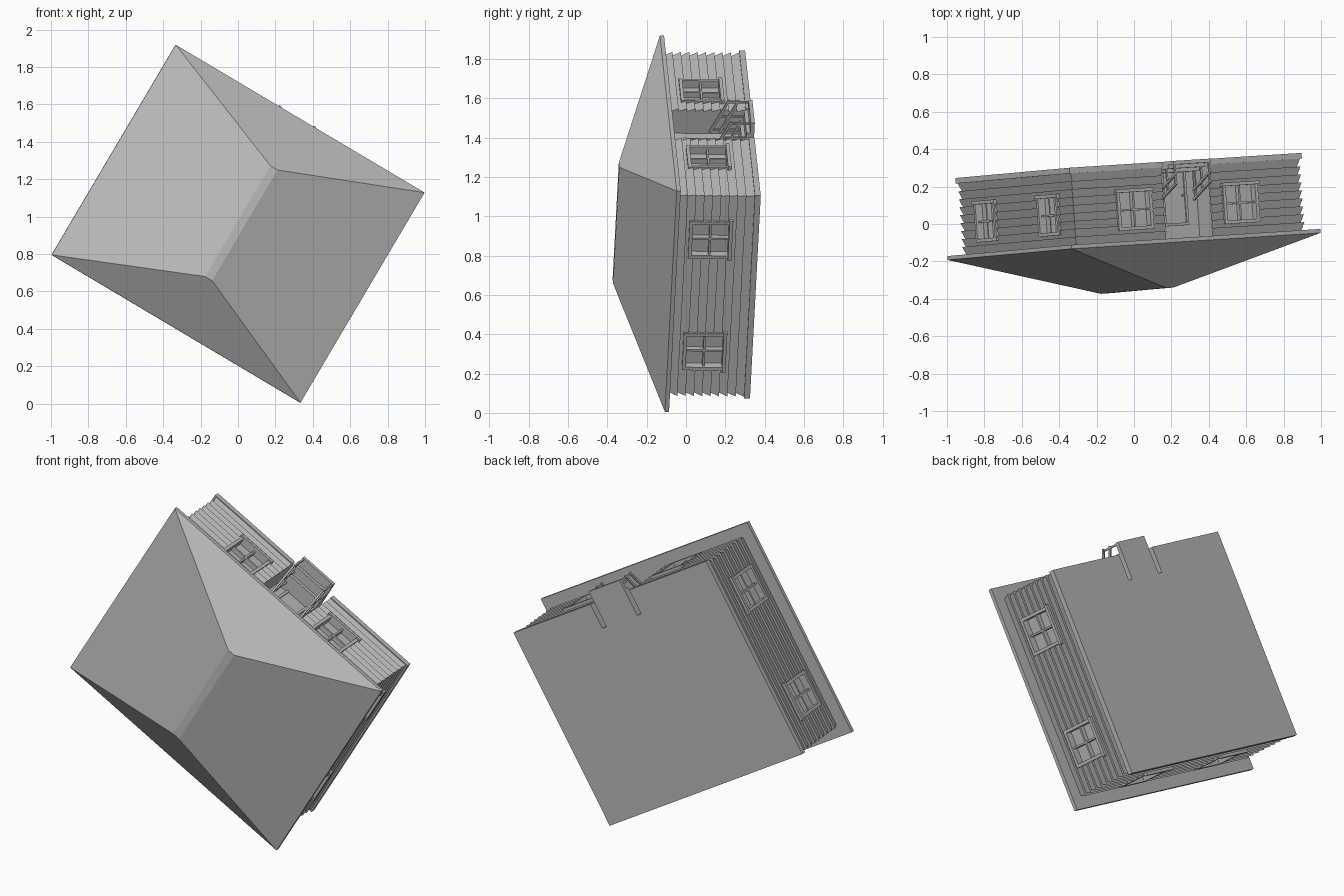
import bpy, bmesh
from mathutils import Matrix, Vector

if "Cube" in bpy.data.objects:
    bpy.data.objects.remove(bpy.data.objects["Cube"], do_unlink=True)

# House frame: u along the door wall, v toward the door, h up through the roof
U = Vector((0.8586, 0.055, -0.51)).normalized()
V = Vector((0.5126, 0.046, 0.857))
N = U.cross(V).normalized()
V = N.cross(U)
PLACE = Matrix.Translation((-0.03, 0.313, 0.957)) @ Matrix((U, V, N)).transposed().to_4x4()

grey = bpy.data.materials.new("plain_grey")
grey.use_nodes = True
grey.diffuse_color = (0.5, 0.5, 0.5, 1)
grey.node_tree.nodes["Principled BSDF"].inputs["Base Color"].default_value = (0.5, 0.5, 0.5, 1)


def finish(name, bm):
    bmesh.ops.recalc_face_normals(bm, faces=bm.faces)
    mesh = bpy.data.meshes.new(name)
    bm.to_mesh(mesh)
    bm.free()
    mesh.materials.append(grey)
    ob = bpy.data.objects.new(name, mesh)
    bpy.context.collection.objects.link(ob)
    ob.matrix_world = PLACE
    return ob


def add_box(bm, lo, hi, turn=Matrix()):
    lo, hi = Vector(lo), Vector(hi)
    m = turn @ Matrix.Translation((lo + hi) / 2) @ Matrix.Diagonal((*(hi - lo), 1))
    bmesh.ops.create_cube(bm, size=1, matrix=m)


def add_bar(bm, a, b, r):
    a, b = Vector(a), Vector(b)
    m = Matrix.Translation((a + b) / 2) @ (b - a).to_track_quat("Z", "Y").to_matrix().to_4x4()
    add_box(bm, (-r, -r, -(b - a).length / 2), (r, r, (b - a).length / 2), m)


def loft(name, levels):
    """Stack rectangles of (half u, half v, h) into a closed solid."""
    bm = bmesh.new()
    rings = [[bm.verts.new((x * a, y * b, h)) for x, y in ((-1, -1), (1, -1), (1, 1), (-1, 1))]
             for a, b, h in levels]
    for low, high in zip(rings, rings[1:]):
        for i in range(4):
            j = (i + 1) % 4
            bm.faces.new((low[i], low[j], high[j], high[i]))
    bm.faces.new(rings[0])
    bm.faces.new(rings[-1])
    return finish(name, bm)


def cut(target, bm):
    cutter = finish("cutter", bm)
    mod = target.modifiers.new("cut", "BOOLEAN")
    mod.operation, mod.solver, mod.object = "DIFFERENCE", "EXACT", cutter
    bpy.context.view_layer.update()
    graph = bpy.context.evaluated_depsgraph_get()
    mesh = bpy.data.meshes.new_from_object(target.evaluated_get(graph))
    target.modifiers.clear()
    target.data = mesh
    bpy.data.objects.remove(cutter, do_unlink=True)


WU, WV = 0.70, 0.58            # wall half sizes
FLOOR, EAVE = 0.03, 0.413      # wall bottom and top
NOTCH, BACK = 0.145, 0.45      # door recess half width and depth position

# Roof with flat ridge and thin eave
loft("roof", [(0.775, 0.653, EAVE), (0.775, 0.653, 0.434), (0.022, 0.344, 0.671)])

# Clapboard walls and plinth
boards = 9
step = (EAVE - FLOOR) / boards
levels = []
for i in range(boards):
    h = FLOOR + i * step
    levels += [(WU + 0.014, WV + 0.014, h), (WU, WV, h + step)]
walls = loft("clapboard_walls", levels)
plinth = loft("plinth", [(0.723, 0.60, 0), (0.723, 0.60, FLOOR)])

# Door recess
for part in (walls, plinth):
    bm = bmesh.new()
    add_box(bm, (-NOTCH, BACK, -0.1), (NOTCH, 1, 0.6))
    cut(part, bm)

# Windows: each is laid out facing outward along local y
W, LOW, TOP = 0.1, 0.145, 0.345
spots = []
for quarter, dist in ((0, WV), (1, WU), (2, WV), (3, WU)):
    for side in (-0.33, 0.33):
        spots.append(Matrix.Rotation(quarter * 1.5707963, 4, "Z") @ Matrix.Translation((side, dist, 0)))

bm = bmesh.new()
for m in spots:
    add_box(bm, (-W, -0.025, LOW), (W, 0.1, TOP), m)
cut(walls, bm)

bm = bmesh.new()
for m in spots:
    mid = (LOW + TOP) / 2
    for s in (-1, 1):
        add_box(bm, (s * W - 0.009, -0.025, LOW), (s * W + 0.009, 0.018, TOP), m)
    add_box(bm, (-W - 0.009, -0.025, TOP - 0.009), (W + 0.009, 0.018, TOP + 0.009), m)
    add_box(bm, (-W - 0.016, -0.025, LOW - 0.012), (W + 0.016, 0.026, LOW + 0.006), m)
    add_box(bm, (-0.005, -0.025, LOW), (0.005, 0.004, TOP), m)
    add_box(bm, (-W, -0.025, mid - 0.005), (W, 0.004, mid + 0.005), m)
finish("window_frames", bm)

# Door with frame and knob
bm = bmesh.new()
add_box(bm, (-0.065, BACK - 0.01, 0.06), (0.065, BACK + 0.006, 0.33))
for s in (-1, 1):
    add_box(bm, (s * 0.07 - 0.007, BACK - 0.01, 0.06), (s * 0.07 + 0.007, BACK + 0.014, 0.34))
add_box(bm, (-0.077, BACK - 0.01, 0.33), (0.077, BACK + 0.014, 0.344))
add_box(bm, (0.045, BACK, 0.18), (0.055, BACK + 0.016, 0.19))
finish("front_door", bm)

# Entry steps
bm = bmesh.new()
for i, front in enumerate((0.67, 0.61, 0.55)):
    add_box(bm, (-0.115, BACK - 0.01, 0.02 * i), (0.115, front, 0.02 * (i + 1)))
finish("entry_steps", bm)

# Stair railings
bm = bmesh.new()
for u in (-0.107, 0.107):
    inner, outer = Vector((u, 0.48, 0.21)), Vector((u, 0.67, 0.12))
    for drop in (0, 0.05):
        down = Vector((0, 0, drop))
        add_bar(bm, inner - down, outer - down, 0.006)
    for t, foot in ((0.08, 0.06), (0.5, 0.04), (0.95, 0.0)):
        p = inner.lerp(outer, t)
        add_bar(bm, (u, p.y, foot), p, 0.005)
finish("stair_railings", bm)
